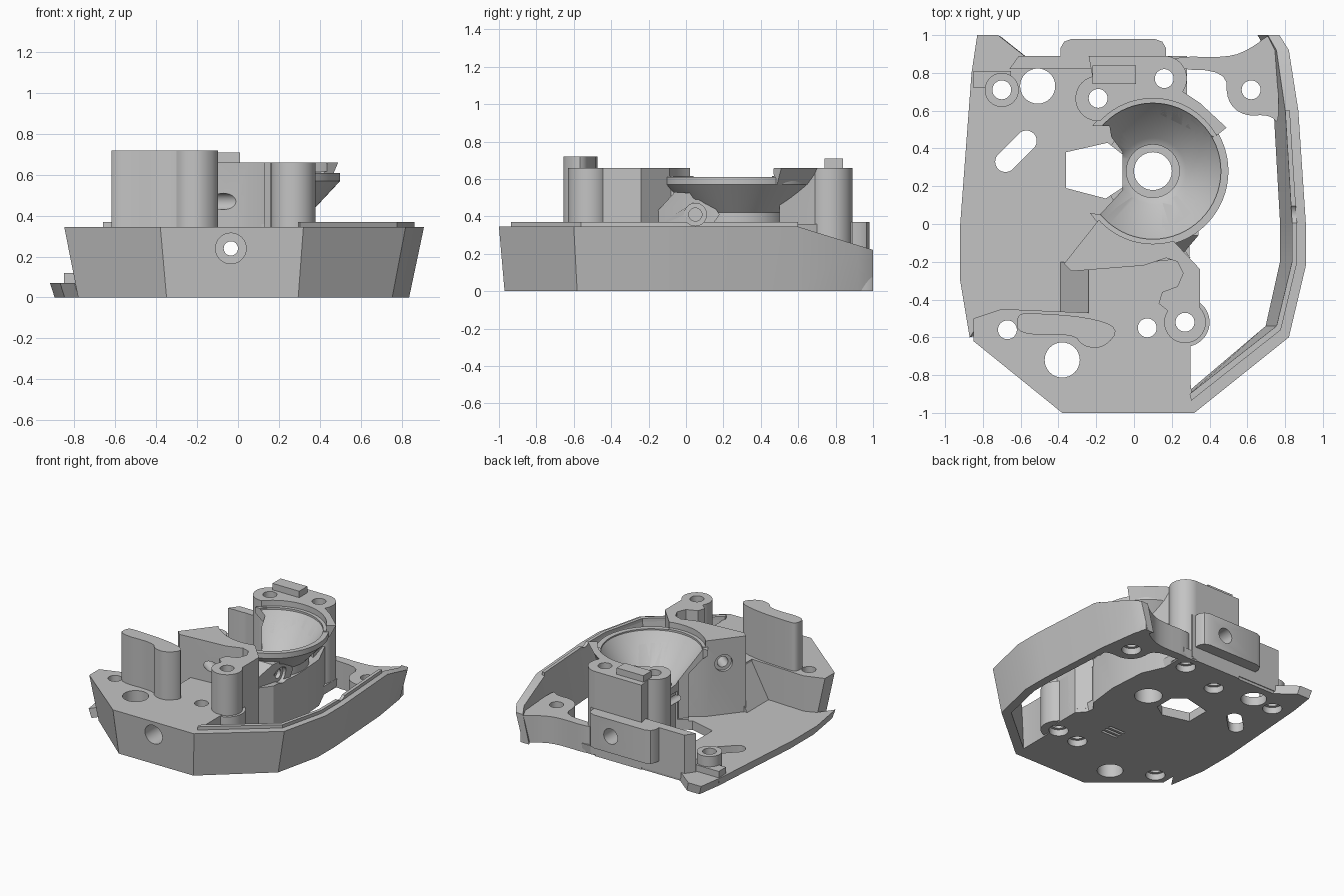
import bpy, bmesh, math
from mathutils import Vector

if "Cube" in bpy.data.objects:
    bpy.data.objects.remove(bpy.data.objects["Cube"], do_unlink=True)

shade = .55
grey = bpy.data.materials.new("plain grey")
grey.use_nodes = True
grey.diffuse_color = (shade, shade, shade, 1)
grey.node_tree.nodes["Principled BSDF"].inputs["Base Color"].default_value = (shade, shade, shade, 1)

cutters = bpy.data.collections.new("cutters")
bpy.context.scene.collection.children.link(cutters)
parts = []


def finish(name, bm, cutter=False):
    bmesh.ops.recalc_face_normals(bm, faces=bm.faces)
    mesh = bpy.data.meshes.new(name)
    bm.to_mesh(mesh)
    bm.free()
    mesh.materials.append(grey)
    ob = bpy.data.objects.new(name, mesh)
    if cutter:
        cutters.objects.link(ob)
        ob.hide_render = True
    else:
        bpy.context.scene.collection.objects.link(ob)
        parts.append(ob)


def loft(name, rings, cutter=False):
    """Skin closed rings of equal length and cap both ends."""
    bm = bmesh.new()
    verts = [[bm.verts.new(point) for point in ring] for ring in rings]
    count = len(verts[0])
    for lower, upper in zip(verts, verts[1:]):
        for i in range(count):
            j = (i + 1) % count
            bm.faces.new((lower[i], lower[j], upper[j], upper[i]))
    bm.faces.new(verts[0])
    bm.faces.new(verts[-1])
    finish(name, bm, cutter)


def rounded(points):
    """Cut corners twice for a soft outline."""
    for repeat in range(2):
        soft = []
        for i, point in enumerate(points):
            start, end = Vector(point), Vector(points[(i + 1) % len(points)])
            soft += [start.lerp(end, .25), start.lerp(end, .75)]
        points = soft
    return points


def squeeze(points, across, along):
    """Pull points towards the middle, keeping the back edge in place."""
    return [(x * across, y * along if y < 0 else y) for x, y in points]


def prism(name, points, bottom, top, cutter=False, lower=None):
    loft(name, [[(x, y, bottom) for x, y in (lower or points)],
                [(x, y, top) for x, y in points]], cutter)


def box(name, left, right, front, back, bottom, top, cutter=False):
    prism(name, [(left, front), (right, front), (right, back), (left, back)], bottom, top, cutter)


def circle(radius, count):
    return [Vector((radius * math.cos(math.tau * i / count),
                    radius * math.sin(math.tau * i / count), 0)) for i in range(count)]


def lathe(name, profile, x, y, cutter=False, count=64):
    loft(name, [[Vector((x, y, z)) + v for v in circle(radius, count)]
                for radius, z in profile], cutter)


def bore(name, start, end, radius):
    start, end = Vector(start), Vector(end)
    turn = (end - start).to_track_quat("Z", "Y")
    loft(name, [[centre + turn @ v for v in circle(radius, 32)] for centre in (start, end)], True)


# Floor plate, open on the left side
floor = [(-.83, 1), (-.72, 1), (-.58, .89), (.28, .89), (.28, .6), (.3, -.5),
         (-.8, -.5), (-.87, -.6), (-.92, -.3), (-.92, 0), (-.86, .8)]
prism("floor_plate", floor, 0, .07, lower=[(x * .975, y * .99) for x, y in floor])

# Raised front block with faceted nose
nose = [(-.85, -.5), (-.85, -.62), (-.38, -1), (.32, -1)]
inside = [(.3, -.85), (.3, -.62), (.35, -.42), (.35, -.24), (.26, -.15),
          (-.24, -.2), (-.24, -.47), (-.7, -.45)]
prism("front_block", nose + inside, 0, .345, lower=squeeze(nose, .92, .97) + inside)
loft("side_ramp", [[(-.4, y, .05), (-.23, y, .05), (-.23, y, .345)] for y in (-.47, -.2)])

# Flared right rim with a locating lip
outer = [(.32, -1), (.82, -.6), (.91, -.22), (.91, 0), (.87, .6), (.82, .92), (.77, 1)]
inner = squeeze(outer, .92, .9)


def rim_top(point):
    return .345 - max(0, point[1] - .6) * .31


loft("right_rim", [[(*foot, 0), (*out, rim_top(out)), (*edge, rim_top(edge)), (*heel, 0)]
                   for out, foot, edge, heel in zip(outer, squeeze(outer, .92, .97), inner,
                                                    squeeze(outer, .85, .9))])
lip = []
for out, edge in zip(outer[:5], inner):
    middle = Vector(edge).lerp(Vector(out), .35)
    lip.append([(*edge, .33), (*edge, .37), (*middle, .37), (*middle, .33)])
loft("rim_lip", lip)

# Back right mounting ear
ear = [(.2, .89), (.5, .88), (.62, .93), (.71, 1), (.74, 1), (.76, .8), (.77, .52),
       (.72, .58), (.58, .57), (.49, .65), (.49, .81), (.2, .82)]
prism("mounting_ear", rounded(ear), 0, .21)

# Central body with neck to the front post
body = [(-.37, -.21), (-.33, -.25), (.05, -.22), (.17, -.18), (.23, -.2), (.26, -.26),
        (.23, -.33), (.15, -.36), (.13, -.42), (.18, -.46), (.35, -.45), (.35, -.24),
        (.2, -.08), (.2, .1), (0, .15), (-.18, .03)]
prism("central_body", body, .03, .66)

# Round posts
for name, x, y, radius, top in [("front_post", .27, -.52, .11, .66),
                                ("front_post_foot", .27, -.52, .13, .34),
                                ("back_post", -.19, .665, .12, .66),
                                ("back_corner_post", .16, .77, .12, .66),
                                ("corner_post", -.7, .71, .09, .2)]:
    lathe(name, [(radius, .01), (radius, top)], x, y)
box("corner_step", -.85, -.65, .72, .81, .03, .12)

# Funnel bowl on a solid pedestal
hub = (.1, .28)
lathe("funnel_bowl", [(.26, 0), (.26, .42), (.4, .57), (.4, .61)], *hub)
pedestal = [(.1, -.2), (.3, -.18), (.27, -.14), (.34, -.05), (.37, .2), (.35, .5), (.26, .7), (.1, .7)]
prism("pedestal", pedestal, 0, .36)

# Back block with shelf, key, rail and pad
block = [(-.24, .89), (.16, .89), (.22, .82), (.24, .72), (.3, .5), (.1, .6),
         (-.1, .45), (-.12, .6), (-.2, .63), (-.22, .78)]
prism("back_block", block, 0, .66)
shelf = [(.1, .6), (.23, .72), (.35, .64), (.49, .51), (.44, .47), (.3, .55)]
prism("back_shelf", shelf, .57, .66, lower=[Vector(p).lerp(Vector(hub), .1) for p in shelf])
box("back_key", -.22, .01, .74, .84, .6, .71)
prism("back_rail", [(-.66, .82), (.2, .82), (.2, .89), (-.61, .89)], .02, .37)
pad = [(-.39, .86), (.17, .86), (.17, .93), (.15, .965), (.11, .98), (-.33, .98), (-.37, .965), (-.39, .93)]
prism("back_pad", pad, .11, .37)

# Curved wall on the front left
wall = [(-.62, -.48), (-.56, -.47), (-.25, -.49), (-.07, -.55), (-.16, -.66), (-.27, -.65),
        (-.32, -.58), (-.62, -.59)]
prism("front_left_wall", rounded(wall), .3, .72)

# Side lug with angled flank
lug = [(-.16, .42), (-.06, .53), (.1, .52), (.18, .41), (.13, .34), (-.16, .34)]
loft("side_lug", [[(.15, y, z) for y, z in lug],
                  [(.35 + min(0, y + .05) * .85, y, z) for y, z in lug]])

# Cutters: bolt holes with recesses on the underside, plain holes and vents
for x, y in [(.07, -.55), (.27, -.52), (-.67, -.56), (-.7, .71), (-.19, .665), (.16, .77), (.62, .71)]:
    lathe("bolt_hole", [(.07, -1), (.07, .05), (.05, .051), (.05, 1)], x, y, True, 32)
for x, y in [(-.38, -.72), (-.51, .73)]:
    bore("plain_hole", (x, y, -1), (x, y, 1), .093)
for row in range(3):
    start = -.33 + row * .04
    box("vent", -.11, .03, start, start + .02, -1, .05, True)

# Cutters: cross bores
axis = -.035
for name, start, end, radius in [("long_bore", -2, 2, .035), ("nose_counterbore", -2, -.8, .075),
                                 ("pad_counterbore", 2, .75, .06)]:
    bore(name, (axis, start, .24), (axis, end, .24), radius)
bore("body_bore", (-.47, .07, .47), (.13, -.38, .47), .04)
bore("body_counterbore", (-.47, .07, .47), (-.25, -.095, .47), .065)
bore("lug_bore", (1, .05, .41), (.28, .05, .41), .035)
bore("lug_counterbore", (1, .05, .41), (.31, .05, .41), .06)

# Cutters: slot, window and funnel
slot = []
for v in circle(.055, 26):
    side = math.copysign(.055, v.x + v.y + .001)
    slot.append((v.x + side - .625, v.y + side + .385))
prism("slot", slot, -1, .2, True)
window = [(-.36, .19), (-.36, .38), (-.14, .43), (-.05, .36), (-.05, .2), (-.15, .135)]
prism("window", window, -1, .3, True)
opening = [(-.06, .38), (-.12, .46), (-.13, .52), (-.5, .52), (-.5, .1), (-.18, .05), (-.06, .18)]
prism("bowl_opening", opening, .08, .9, True)
lathe("funnel", [(.1, -1), (.1, .3), (.14, .3), (.14, .345), (.175, .36), (.36, .6),
                 (.36, .615), (.385, .616), (.385, .9)], *hub, True)

# Cut every part, then drop the cutters
for ob in parts:
    mod = ob.modifiers.new("cut", "BOOLEAN")
    mod.operation = "DIFFERENCE"
    mod.solver = "EXACT"
    mod.operand_type = "COLLECTION"
    mod.collection = cutters
bpy.context.view_layer.update()
graph = bpy.context.evaluated_depsgraph_get()
meshes = [bpy.data.meshes.new_from_object(ob.evaluated_get(graph)) for ob in parts]
for ob, mesh in zip(parts, meshes):
    ob.modifiers.clear()
    ob.data = mesh
for ob in list(cutters.objects):
    bpy.data.objects.remove(ob, do_unlink=True)
bpy.data.collections.remove(cutters)

bpy.ops.object.select_all(action="DESELECT")
for ob in parts:
    ob.select_set(True)
bpy.context.view_layer.objects.active = parts[0]
bpy.ops.object.shade_smooth_by_angle(angle=math.radians(30))
